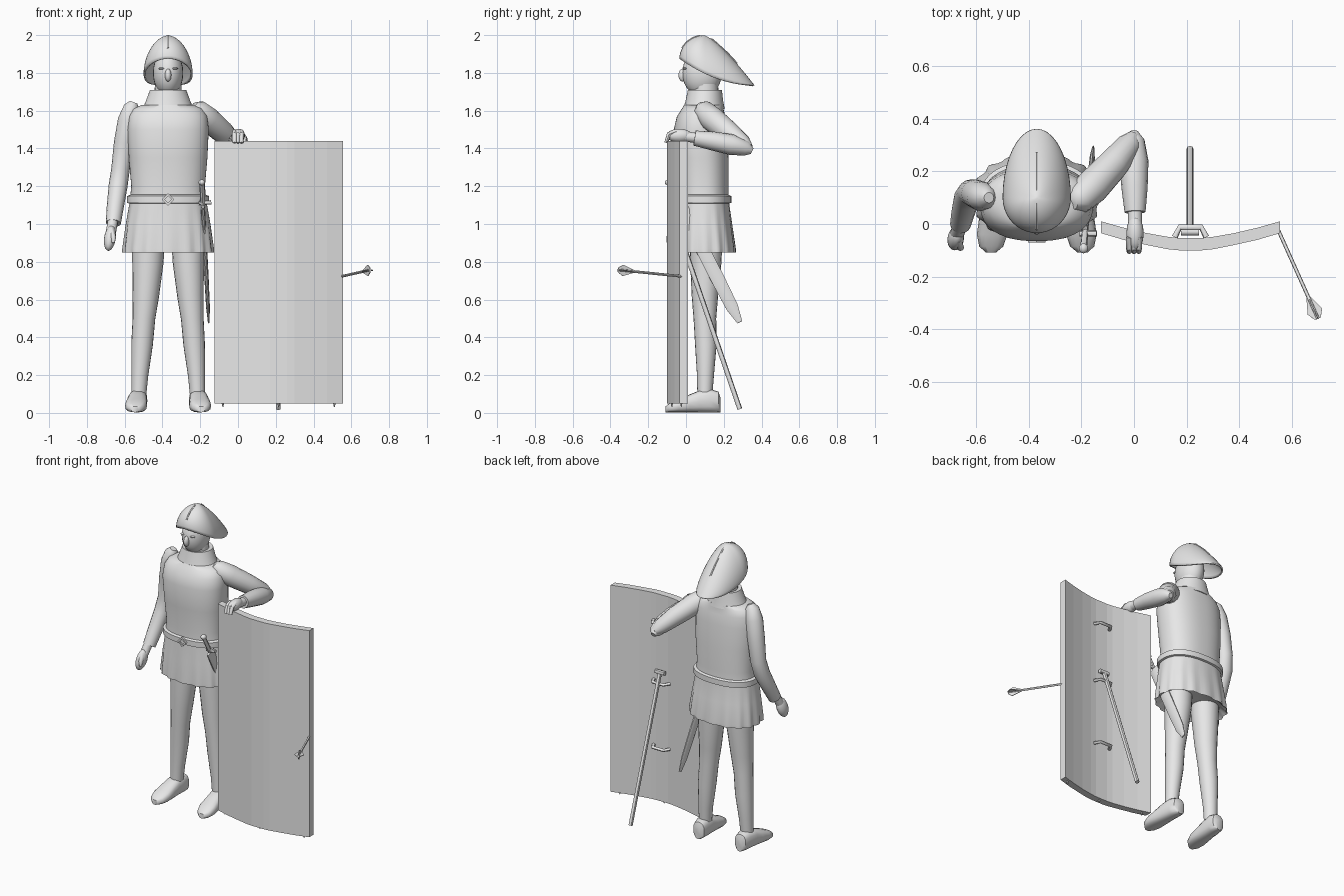
import bpy, bmesh, math
from mathutils import Vector, Matrix

grey = bpy.data.materials.new("plain_grey")
grey.diffuse_color = (0.8, 0.8, 0.8, 1)
CX = -0.37  # body centre line


def finish(name, bm, smooth=True):
    bmesh.ops.recalc_face_normals(bm, faces=bm.faces)
    me = bpy.data.meshes.new(name)
    bm.to_mesh(me)
    bm.free()
    ob = bpy.data.objects.new(name, me)
    bpy.context.collection.objects.link(ob)
    me.materials.append(grey)
    if smooth:
        bpy.ops.object.select_all(action='DESELECT')
        ob.select_set(True)
        bpy.context.view_layer.objects.active = ob
        bpy.ops.object.shade_smooth_by_angle(angle=math.radians(45))
    return ob


def loft(name, rings, caps=(True, True), smooth=True):
    """Skin closed rings of equal point count."""
    bm = bmesh.new()
    vs = [[bm.verts.new(p) for p in r] for r in rings]
    n = len(vs[0])
    for a, b in zip(vs, vs[1:]):
        for i in range(n):
            j = (i + 1) % n
            bm.faces.new((a[i], a[j], b[j], b[i]))
    if caps[0]:
        bm.faces.new(vs[0])
    if caps[1]:
        bm.faces.new(vs[-1])
    return finish(name, bm, smooth)


def tube(name, pts, n=16, flat=1.0, ref=(0, 1, 0)):
    """Round tube through (x, y, z, radius); flat squashes it across ref."""
    P = [Vector(p[:3]) for p in pts]
    rings = []
    for i, p in enumerate(P):
        d = (P[min(i + 1, len(P) - 1)] - P[max(i - 1, 0)]).normalized()
        u = Vector(ref).cross(d).normalized()
        v = d.cross(u)
        r = pts[i][3]
        rings.append([p + u * (r * flat * math.cos(a)) + v * (r * math.sin(a))
                      for a in (2 * math.pi * k / n for k in range(n))])
    return loft(name, rings)


def ball(name, loc, size, rot=(0, 0, 0), seg=16):
    bm = bmesh.new()
    bmesh.ops.create_uvsphere(bm, u_segments=seg, v_segments=seg // 2 + 2, radius=1)
    m = Matrix.Translation(loc)
    for axis, a in zip("XYZ", rot):
        m = m @ Matrix.Rotation(math.radians(a), 4, axis)
    bm.transform(m @ Matrix.Diagonal((*size, 1)))
    return finish(name, bm)


def oval(z, rx, cy, ry, n=80, e=0.85, ripple=0.0):
    """Horizontal rounded-square ring around the body line."""
    out = []
    for k in range(n):
        a = 2 * math.pi * k / n
        c, s = math.cos(a), math.sin(a)
        f = 1 + ripple * math.cos(16 * a)
        out.append((CX + math.copysign(abs(c) ** e, c) * rx * f,
                    cy + math.copysign(abs(s) ** e, s) * ry * f, z))
    return out


# tunic with scalloped skirt, chest and standing collar
loft("tunic", [oval(0.88, 0.20, 0.1, 0.13), oval(0.85, 0.237, 0.1, 0.16, ripple=0.03),
               oval(0.87, 0.237, 0.1, 0.16, ripple=0.025), oval(1.0, 0.222, 0.095, 0.148, ripple=0.01),
               oval(1.12, 0.203, 0.09, 0.137), oval(1.2, 0.195, 0.09, 0.135),
               oval(1.35, 0.208, 0.085, 0.14), oval(1.5, 0.215, 0.075, 0.14),
               oval(1.57, 0.207, 0.08, 0.128), oval(1.61, 0.185, 0.088, 0.11),
               oval(1.63, 0.14, 0.095, 0.105, e=1)])
loft("collar", [oval(1.61, 0.135, 0.095, 0.11, e=1), oval(1.65, 0.118, 0.097, 0.1, e=1),
                oval(1.71, 0.096, 0.1, 0.09, e=1), oval(1.705, 0.06, 0.1, 0.06, e=1)])

# belt and diamond buckle
loft("belt", [oval(1.107, 0.2, 0.09, 0.136), oval(1.112, 0.217, 0.09, 0.15),
              oval(1.148, 0.217, 0.09, 0.15), oval(1.155, 0.2, 0.09, 0.136)])
loft("buckle", [[(CX + s * r, y, 1.13), (CX, y, 1.13 + s * r), (CX - s * r, y, 1.13), (CX, y, 1.13 - s * r)]
                for s, r, y in ((1, 0.033, -0.055), (1, 0.033, -0.07), (1, 0.018, -0.07), (1, 0.018, -0.062))],
     smooth=False)

# head and face
ball("head", (CX, 0.085, 1.8), (0.08, 0.105, 0.125), seg=24)
tube("neck", [(CX, 0.1, 1.62, 0.075), (CX, 0.1, 1.74, 0.07)])
ball("nose", (CX, -0.018, 1.788), (0.017, 0.022, 0.034))
for s in (-1, 1):
    ball("eye", (CX + s * 0.035, -0.005, 1.823), (0.017, 0.012, 0.006))


# helmet: egg-shaped rim sweeping down to a neck guard
def helmet_point(a, t):
    c, k = math.cos(t * math.pi / 2), math.cos(a)
    reach = 0.262 if k > 0 else 0.135
    y0 = 0.1 + k * reach
    rim = 1.735 + 0.14 * ((0.362 - y0) / 0.397) ** 2
    w = ((1 + k) / 2) ** 2
    h = (1 - w) * math.sin(t * math.pi / 2) + w * (1 - c ** 1.3)
    return Vector((CX + 0.13 * math.sin(a) * c, 0.1 + (y0 - 0.1) * c, rim + (1.998 - rim) * h))


N = 40
helmet = loft("helmet", [[helmet_point(2 * math.pi * i / N, t / 12 if t < 12 else 0.985)
                          for i in range(N)] for t in range(13)], caps=(False, True))
sol = helmet.modifiers.new("thickness", 'SOLIDIFY')
sol.thickness = 0.01
ridge = [helmet_point(math.pi, t) for t in (0.3, 0.5, 0.7, 0.85)] + [helmet_point(0, t) for t in (0.9, 0.7, 0.55)]
tube("helmet_ridge", [(*p, 0.006) for p in ridge], n=6, ref=(1, 0, 0))

# hanging arm
tube("hanging_arm", [(-0.552, 0.1, 1.645, 0.02), (-0.562, 0.1, 1.62, 0.042), (-0.58, 0.105, 1.55, 0.056),
                     (-0.603, 0.115, 1.43, 0.054), (-0.622, 0.12, 1.29, 0.049), (-0.635, 0.1, 1.2, 0.05),
                     (-0.65, 0.045, 1.09, 0.045), (-0.66, 0.0, 1.005, 0.04)])
tube("hanging_wrist", [(-0.66, 0.0, 1.03, 0.027), (-0.672, -0.035, 0.96, 0.027)])
ball("hanging_hand", (-0.678, -0.055, 0.925), (0.031, 0.042, 0.07), (-18, 8, 0))
tube("hanging_thumb", [(-0.67, -0.06, 0.97, 0.014), (-0.66, -0.09, 0.93, 0.014), (-0.66, -0.095, 0.9, 0.008)], n=8)

# bent arm resting on the shield
tube("bent_upper_arm", [(-0.235, 0.08, 1.63, 0.025), (-0.215, 0.09, 1.605, 0.055), (-0.16, 0.14, 1.555, 0.066),
                        (-0.08, 0.225, 1.485, 0.06), (-0.02, 0.3, 1.425, 0.048), (0.0, 0.335, 1.4, 0.025)])
tube("bent_forearm", [(0.0, 0.35, 1.385, 0.016), (0.0, 0.32, 1.4, 0.04), (0.0, 0.24, 1.42, 0.055),
                      (0.002, 0.14, 1.44, 0.05), (0.004, 0.045, 1.455, 0.04)], ref=(0, 0, 1))
tube("bent_wrist", [(0.004, 0.06, 1.455, 0.027), (0.004, -0.02, 1.465, 0.027)], ref=(0, 0, 1))
ball("bent_hand", (0.004, -0.035, 1.468), (0.033, 0.068, 0.036))
for x in (-0.018, 0.0, 0.018):
    tube("gripping_finger", [(x, -0.05, 1.49, 0.012), (x, -0.09, 1.475, 0.013), (x, -0.105, 1.43, 0.01)],
         n=8, ref=(1, 0, 0))

# legs and shoes
for s in (-1, 1):
    X = lambda d: CX + s * d
    tube("leg", [(X(0.105), 0.105, 0.93, 0.088), (X(0.107), 0.105, 0.8, 0.083), (X(0.118), 0.1, 0.62, 0.07),
                 (X(0.128), 0.1, 0.5, 0.06), (X(0.138), 0.105, 0.36, 0.057), (X(0.15), 0.103, 0.2, 0.045),
                 (X(0.155), 0.1, 0.1, 0.04)], n=20)
    rings = []
    for y, w, h in ((0.182, 0.022, 0.08), (0.172, 0.04, 0.11), (0.13, 0.048, 0.122), (0.07, 0.05, 0.115),
                    (0.02, 0.054, 0.095), (-0.04, 0.058, 0.07), (-0.085, 0.046, 0.05), (-0.108, 0.02, 0.032)):
        ring = []
        for k in range(16):
            c, q = math.cos(k * math.pi / 8), math.sin(k * math.pi / 8)
            ring.append((X(0.16) + s * (0.1 - y) * 0.07 + w * math.copysign(abs(c) ** 0.8, c),
                         y, 0.003 + h * (0.5 + 0.5 * math.copysign(abs(q) ** 0.7, q))))
        rings.append(ring)
    loft("shoe", rings)

# sheathed sword at the hip
along = lambda z: (-0.155 - (z - 0.48) * 0.05, 0.285 - (z - 0.48) * 0.51, z)
tube("scabbard", [(*along(z), r) for z, r in ((1.1, 0.036), (0.9, 0.038), (0.7, 0.038), (0.56, 0.034), (0.48, 0.015))],
     n=10, flat=0.3)
tube("sword_grip", [(*along(z), 0.013) for z in (1.21, 1.1)], n=8)
ball("sword_pommel", along(1.22), (0.018, 0.02, 0.016), seg=10)
gx, gy, gz = along(1.11)
tube("sword_guard", [(gx - 0.02, gy, gz, 0.011), (gx + 0.045, gy, gz + 0.005, 0.011)], n=8)

# curved standing shield
front = [(-0.125, -0.035), (-0.04, -0.06), (0.05, -0.08), (0.13, -0.096), (0.17, -0.1)]
back = [(-0.125, 0.01), (-0.04, -0.014), (0.05, -0.035), (0.13, -0.049), (0.17, -0.053)]
mirror = lambda pts: [(0.43 - x, y) for x, y in reversed(pts)]
outline = front + mirror(front) + list(reversed(back + mirror(back)))
loft("shield", [[(x, y, z) for x, y in outline] for z in (0.05, 1.44)], smooth=False)

# handles behind and spikes under the shield
for z in (1.26, 0.86, 0.42):
    tube("shield_handle", [(0.155, -0.05, z, 0.009), (0.175, -0.012, z, 0.009), (0.255, -0.012, z, 0.009),
                           (0.275, -0.05, z, 0.009)], n=8, flat=1.3, ref=(0, 0, 1))
for x, y in ((-0.08, -0.025), (0.215, -0.075), (0.51, -0.025)):
    tube("shield_spike", [(x, y, 0.06, 0.009), (x, y, 0.03, 0.002)], n=6)

# prop pole with cross grip
tube("prop_pole", [(0.213, 0.285, 0.02, 0.013), (0.213, -0.025, 0.92, 0.013)], n=8)
tube("prop_crossbar", [(0.178, -0.03, 0.93, 0.014), (0.248, -0.03, 0.93, 0.014)], n=8)

# arrow stuck in the shield edge, with crossed fletching
A, B = Vector((0.545, -0.015, 0.722)), Vector((0.7, -0.36, 0.757))
tube("arrow_shaft", [(*A, 0.007), (*B, 0.007)], n=8, ref=(0, 0, 1))
d = (B - A).normalized()
side = d.cross(Vector((0, 0, 1))).normalized()
for u, v in ((side, d.cross(side)), (d.cross(side), side)):
    fin = [(-0.095, -0.006), (-0.03, -0.03), (0.0, -0.012), (0.0, 0.012), (-0.03, 0.03), (-0.095, 0.006)]
    loft("arrow_fletching", [[B + d * a + u * b + v * t for a, b in fin] for t in (-0.002, 0.002)], smooth=False)
